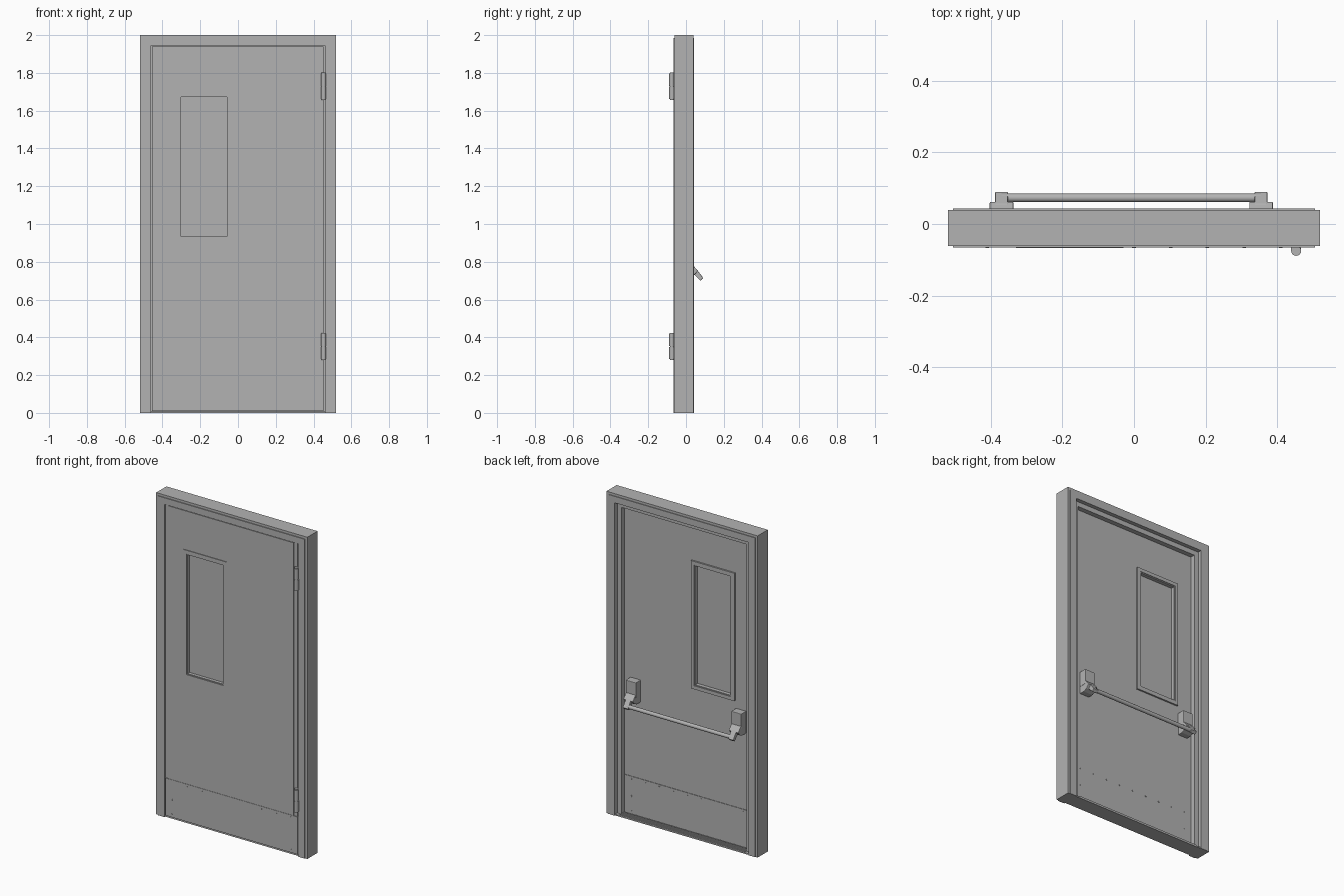
import bpy, bmesh
from mathutils import Matrix, Vector

cube = bpy.data.objects.get("Cube")
if cube:
    bpy.data.objects.remove(cube, do_unlink=True)

grey = bpy.data.materials.new("painted grey steel")
grey.use_nodes = True
colour = (0.45, 0.45, 0.45, 1)
grey.diffuse_color = colour
grey.node_tree.nodes["Principled BSDF"].inputs["Base Color"].default_value = colour


def finish(name, bm):
    bmesh.ops.recalc_face_normals(bm, faces=bm.faces)
    mesh = bpy.data.meshes.new(name)
    bm.to_mesh(mesh)
    bm.free()
    mesh.materials.append(grey)
    ob = bpy.data.objects.new(name, mesh)
    bpy.context.collection.objects.link(ob)
    return ob


def prism(name, points, axis, a, b):
    """Extrude a flat outline along x or y from a to b."""
    def place(p, t):
        return (t, p[0], p[1]) if axis == "x" else (p[0], t, p[1])
    bm = bmesh.new()
    face = bm.faces.new([bm.verts.new(place(p, a)) for p in points])
    move = Vector((b - a, 0, 0)) if axis == "x" else Vector((0, b - a, 0))
    new = bmesh.ops.extrude_face_region(bm, geom=[face])["geom"]
    bm.faces.new([v for v in reversed(face.verts)]) if not face.is_valid else None
    bmesh.ops.translate(bm, vec=move, verts=[v for v in new if isinstance(v, bmesh.types.BMVert)])
    return finish(name, bm)


def box(name, x0, x1, y0, y1, z0, z1):
    return prism(name, [(x0, z0), (x1, z0), (x1, z1), (x0, z1)], "y", y0, y1)


def surround(name, half, top, inner, inner_top, y0, y1):
    """Door surround open at the floor."""
    return prism(name, [(-half, 0), (-half, top), (half, top), (half, 0), (inner, 0),
                        (inner, inner_top), (-inner, inner_top), (-inner, 0)], "y", y0, y1)


def ring(name, outer, hole, y0, y1):
    """Rectangular plate with a rectangular hole; rectangles are x0, x1, z0, z1."""
    bm = bmesh.new()
    def loop(r, y):
        x0, x1, z0, z1 = r
        return [bm.verts.new((x, y, z)) for x, z in ((x0, z0), (x1, z0), (x1, z1), (x0, z1))]
    loops = [loop(outer, y0), loop(hole, y0), loop(hole, y1), loop(outer, y1)]
    for i in range(4):
        a, b = loops[i], loops[(i + 1) % 4]
        for j in range(4):
            k = (j + 1) % 4
            bm.faces.new((a[j], a[k], b[k], b[j]))
    return finish(name, bm)


def cylinder(name, centre, radius, depth, sides=16, turn=None, tip=None):
    bm = bmesh.new()
    bmesh.ops.create_cone(bm, cap_ends=True, segments=sides, radius1=radius,
                          radius2=radius if tip is None else tip, depth=depth,
                          matrix=Matrix.Translation(centre) @ (turn or Matrix()))
    ob = finish(name, bm)
    for p in ob.data.polygons:
        p.use_smooth = len(p.vertices) == 4
    return ob


# Frame: solid surround, thin casings and the rebate stop
surround("frame_body", 0.52, 2.0, 0.46, 1.945, -0.061, 0.039)
surround("front_casing", 0.505, 1.985, 0.46, 1.945, -0.066, -0.061)
surround("back_casing", 0.505, 1.985, 0.46, 1.945, 0.039, 0.043)
surround("door_stop", 0.46, 1.945, 0.43, 1.915, -0.012, 0.018)

# Threshold with raised ribs
box("threshold", -0.46, 0.46, -0.058, 0.039, 0, 0.008)
for i in range(4):
    y = -0.005 + i * 0.012
    box(f"threshold_rib_{i}", -0.43, 0.43, y, y + 0.006, 0.008, 0.014)

# Door leaf with a raised skin and a window opening
opening = (-0.308, -0.052, 0.927, 1.678)
ring("door_leaf", (-0.456, 0.452, 0.01, 1.941), opening, -0.06, -0.014)
ring("front_skin", (-0.434, 0.426, 0.24, 1.941), opening, -0.063, -0.06)
box("window_pane", -0.31, -0.05, -0.043, -0.031, 0.925, 1.68)
for side, y0, y1 in (("front", -0.067, -0.06), ("back", -0.014, -0.004)):
    ring(f"{side}_window_trim", (-0.33, -0.03, 0.905, 1.70), opening, y0, y1)
    ring(f"{side}_window_bead", opening, (-0.302, -0.058, 0.933, 1.672),
         y0 + 0.004 if side == "front" else -0.031, -0.043 if side == "front" else y1 - 0.004)

# Kick plates with screw heads
flat = Matrix.Rotation(1.5708, 4, "X")
for side, half, y0, y1 in (("front", 0.454, -0.065, -0.06), ("back", 0.428, -0.014, -0.011)):
    box(f"{side}_kick_plate", -half, half, y0, y1, 0.012, 0.245)
    reach = half - 0.044
    spots = [(reach * (i / 4 - 1), 0.23) for i in range(9)]
    spots += [(s * reach, z) for s in (-1, 1) for z in (0.03, 0.122)]
    for n, (x, z) in enumerate(spots):
        cylinder(f"{side}_screw_{n}", (x, y0 if side == "front" else y1, z), 0.005, 0.003, 8, flat)

# Hinges: two knuckles, rounded tips and a leaf beside each knuckle
for name, z in (("lower", 0.28), ("upper", 1.657)):
    for i in range(2):
        cylinder(f"{name}_hinge_knuckle_{i}", (0.453, -0.075, z + 0.037 + i * 0.07), 0.014, 0.066)
        x = 0.439 if i else 0.453
        box(f"{name}_hinge_leaf_{i}", x, x + 0.014, -0.075, -0.05, z + 0.004 + i * 0.07, z + 0.07 + i * 0.07)
    cylinder(f"{name}_hinge_pin", (0.453, -0.075, z + 0.072), 0.011, 0.144)

# Panic bar: housings, sloping arms, end caps and the push bar
slope = [(-0.014, 0.79), (0.03, 0.79), (0.063, 0.752), (0.044, 0.73), (0.02, 0.72), (-0.014, 0.72)]
cap = [(0.055, 0.763), (0.091, 0.714), (0.076, 0.70), (0.035, 0.74)]
for name, x in (("right", -0.37), ("left", 0.355)):
    housing = box(f"{name}_bar_housing", x - 0.035, x + 0.035, -0.014, 0.036, 0.765, 0.86)
    arm = prism(f"{name}_bar_arm", slope, "x", x - 0.033, x + 0.033)
    end = prism(f"{name}_bar_cap", cap, "x", x - 0.018, x + 0.018)
    for ob in (housing, arm, end):
        mod = ob.modifiers.new("soft edges", "BEVEL")
        mod.width = 0.003
        mod.segments = 2
cylinder("push_bar", (-0.0075, 0.073, 0.72), 0.012, 0.725, 20, Matrix.Rotation(1.5708, 4, "Y"))
